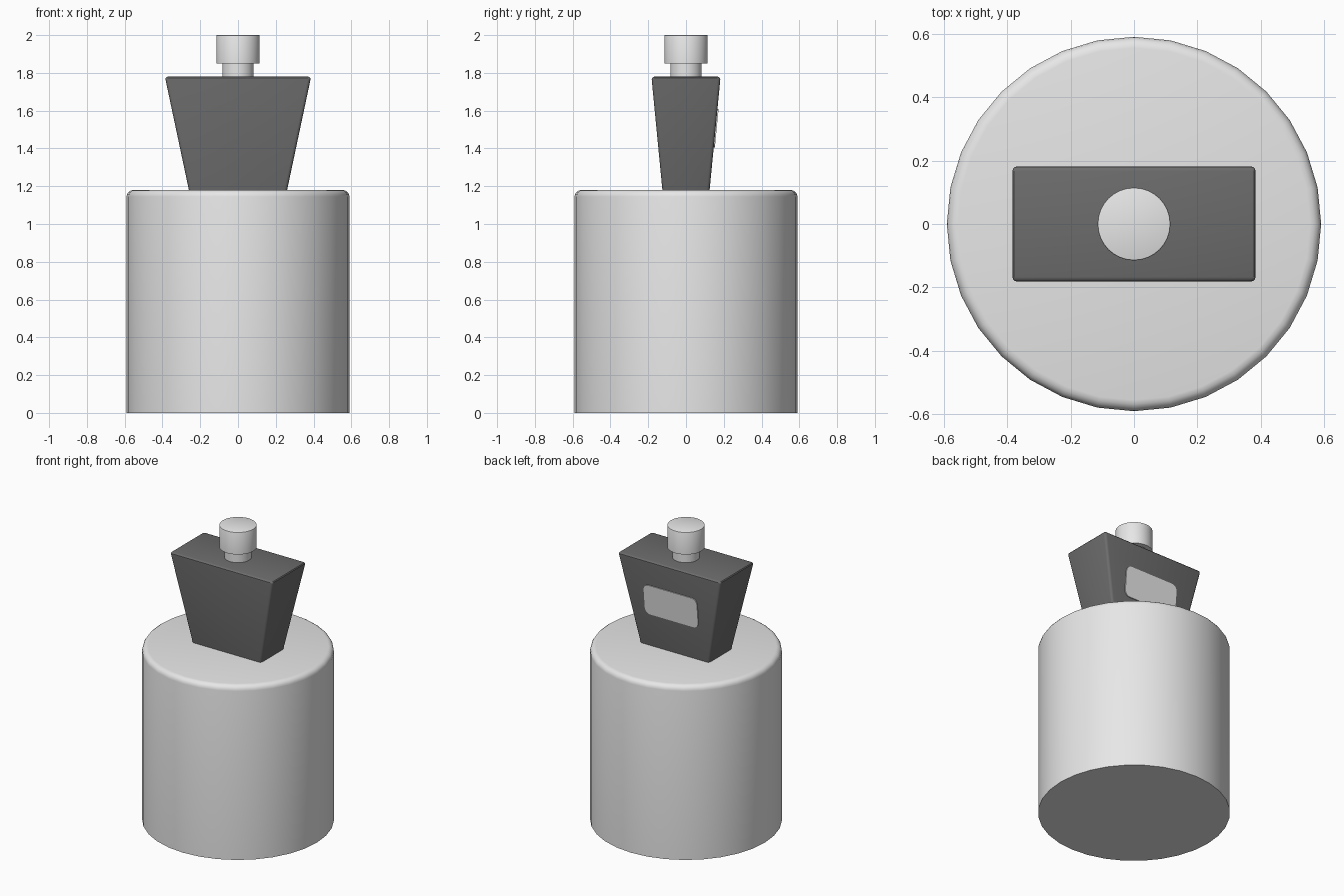
import bpy, bmesh, math

if "Cube" in bpy.data.objects:
    bpy.data.objects.remove(bpy.data.objects["Cube"])


def material(name, v):
    m = bpy.data.materials.new(name)
    m.diffuse_color = (v, v, v, 1)
    m.use_nodes = True
    m.node_tree.nodes["Principled BSDF"].inputs["Base Color"].default_value = m.diffuse_color
    return m


LIGHT = material("light_grey", 0.8)
DARK = material("dark_grey", 0.15)


def finish(name, bm, mat):
    bmesh.ops.recalc_face_normals(bm, faces=bm.faces[:])
    mesh = bpy.data.meshes.new(name)
    bm.to_mesh(mesh)
    bm.free()
    mesh.materials.append(mat)
    ob = bpy.data.objects.new(name, mesh)
    bpy.context.collection.objects.link(ob)
    bpy.ops.object.select_all(action='DESELECT')
    ob.select_set(True)
    bpy.context.view_layer.objects.active = ob
    bpy.ops.object.shade_smooth_by_angle(angle=math.radians(32))
    return ob


def cylinder(name, r, z0, z1, bevel=0.0, segments=4):
    bm = bmesh.new()
    bmesh.ops.create_cone(bm, cap_ends=True, segments=32, radius1=r, radius2=r, depth=z1 - z0)
    bmesh.ops.translate(bm, verts=bm.verts[:], vec=(0, 0, (z0 + z1) / 2))
    if bevel:
        rim = [e for e in bm.edges if all(v.co.z > z1 - 1e-4 for v in e.verts)]
        bmesh.ops.bevel(bm, geom=rim, offset=bevel, segments=segments, profile=0.5, affect='EDGES')
    return finish(name, bm, LIGHT)


# Round pedestal, bottle neck and cap
cylinder("pedestal", 0.59, 0, 1.18, 0.035)
cylinder("neck", 0.083, 1.77, 1.855)
cylinder("cap", 0.115, 1.85, 2.0, 0.004, 2)

# Bottle body: box flaring towards the top, edges slightly rounded
Z0, Z1 = 1.18, 1.78
Y0, Y1 = 0.125, 0.183
bm = bmesh.new()
bmesh.ops.create_cube(bm, size=2)
for v in bm.verts:
    top = v.co.z > 0
    v.co.x *= 0.387 if top else 0.26
    v.co.y *= Y1 if top else Y0
    v.co.z = Z1 if top else Z0
edges = [e for e in bm.edges if any(v.co.z > 1.5 for v in e.verts)]
bmesh.ops.bevel(bm, geom=edges, offset=0.016, segments=3, profile=0.5, affect='EDGES')
finish("bottle_body", bm, DARK)

# Label: thin rounded plate lying on the sloped back face
W, ZB, ZT, R = 0.2, 1.405, 1.61, 0.04
bm = bmesh.new()
outline = []
for i, (sx, sz) in enumerate([(1, 1), (-1, 1), (-1, -1), (1, -1)]):
    for k in range(6):
        a = math.radians(90 * i + 18 * k)
        x = sx * (W - R) + R * math.cos(a)
        z = (ZT - R if sz > 0 else ZB + R) + R * math.sin(a)
        outline.append((x, z))


def back_y(z):
    return Y0 + (Y1 - Y0) * (z - Z0) / (Z1 - Z0)


rings = [[bm.verts.new((x, back_y(z) + d, z)) for x, z in outline] for d in (-0.002, 0.006)]
for ring in rings:
    bm.faces.new(ring)
n = len(outline)
for i in range(n):
    j = (i + 1) % n
    bm.faces.new((rings[0][i], rings[0][j], rings[1][j], rings[1][i]))
finish("back_label", bm, LIGHT)
